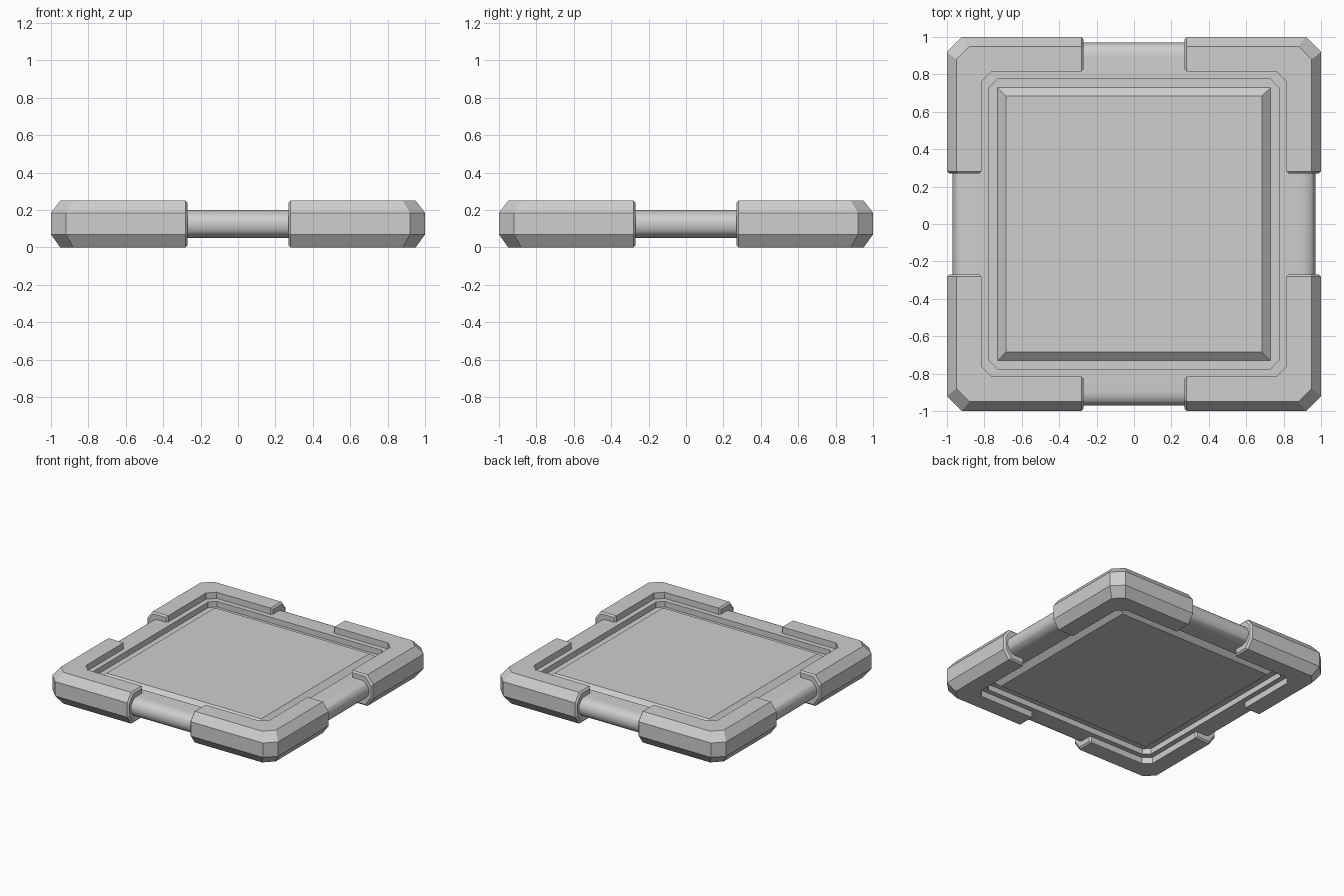
import bpy
import bmesh
import math

if "Cube" in bpy.data.objects:
    bpy.data.objects.remove(bpy.data.objects["Cube"], do_unlink=True)

grey = bpy.data.materials.new("plain grey")
grey.use_nodes = True
colour = (0.62, 0.62, 0.62, 1)
grey.diffuse_color = colour
grey.node_tree.nodes["Principled BSDF"].inputs["Base Color"].default_value = colour

MID_Z = 0.125


def loft(name, rows, wrap_rows=False, wrap_cols=True, caps=False):
    """Skin rows of points into one object, optionally closed or capped."""
    bm = bmesh.new()
    grid = [[bm.verts.new(p) for p in row] for row in rows]
    n, m = len(rows), len(rows[0])
    for i in range(n if wrap_rows else n - 1):
        for j in range(m if wrap_cols else m - 1):
            a, b = grid[i], grid[(i + 1) % n]
            k = (j + 1) % m
            bm.faces.new((a[j], a[k], b[k], b[j]))
    if caps:
        bm.faces.new(grid[0])
        bm.faces.new(grid[-1])
    bmesh.ops.recalc_face_normals(bm, faces=bm.faces)
    mesh = bpy.data.meshes.new(name)
    bm.to_mesh(mesh)
    bm.free()
    mesh.materials.append(grey)
    obj = bpy.data.objects.new(name, mesh)
    bpy.context.collection.objects.link(obj)
    return obj


def square(r, z, cut):
    """Square outline of half width r with cut corners."""
    s = r - cut
    return [(r, -s, z), (r, s, z), (s, r, z), (-s, r, z),
            (-r, s, z), (-r, -s, z), (-s, -r, z), (s, -r, z)]


# Frame: half-round outer rail with a groove along its inner side
rail = 0.075
profile = []
for i in range(17):
    a = math.pi * (i / 16 - 0.5)
    profile.append((0.895 + rail * math.cos(a), MID_Z + rail * math.sin(a), 0.08))
profile += [(0.775, 0.2, 0.045), (0.775, 0.155, 0.045), (0.7, 0.155, 0.03),
            (0.7, 0.095, 0.03), (0.775, 0.095, 0.045), (0.775, 0.05, 0.045)]
frame = loft("frame", [square(*p) for p in profile], wrap_rows=True)
bpy.context.view_layer.objects.active = frame
frame.select_set(True)
bpy.ops.object.shade_smooth_by_angle(angle=math.radians(30))
frame.select_set(False)

# Centre panel with sloped edges above and below
panel_rows = []
for r, z in ((0.685, 0.055), (0.73, 0.095), (0.73, 0.155), (0.685, 0.195)):
    panel_rows.append([(r, -r, z), (r, r, z), (-r, r, z), (-r, -r, z)])
loft("centre_panel", panel_rows, caps=True)

# Corner guards: an L-shaped sweep with bevelled ends
section = [(1, 0.07, 0.08), (1, 0.185, 0.08), (0.95, 0.25, 0.07),
           (0.815, 0.25, 0.055), (0.815, 0, 0.055), (0.95, 0, 0.07)]
end, bevel = 0.27, 0.012


def shrink(r, z):
    """Pull a section point in towards the section centre."""
    return (r - math.copysign(bevel, r - 0.9), z - math.copysign(bevel, z - MID_Z))


small = [shrink(r, z) for r, z, c in section]
guard_rows = [
    [(end, r, z) for r, z in small],
    [(end + bevel, r, z) for r, z, c in section],
    [(r - c, r, z) for r, z, c in section],
    [(r, r - c, z) for r, z, c in section],
    [(r, end + bevel, z) for r, z, c in section],
    [(r, end, z) for r, z in small],
]
names = ("back_left", "back_right", "front_right", "front_left")
for turn, place in enumerate(names):
    guard = loft("corner_guard_" + place, guard_rows, caps=True)
    guard.rotation_euler.z = turn * math.pi / 2
